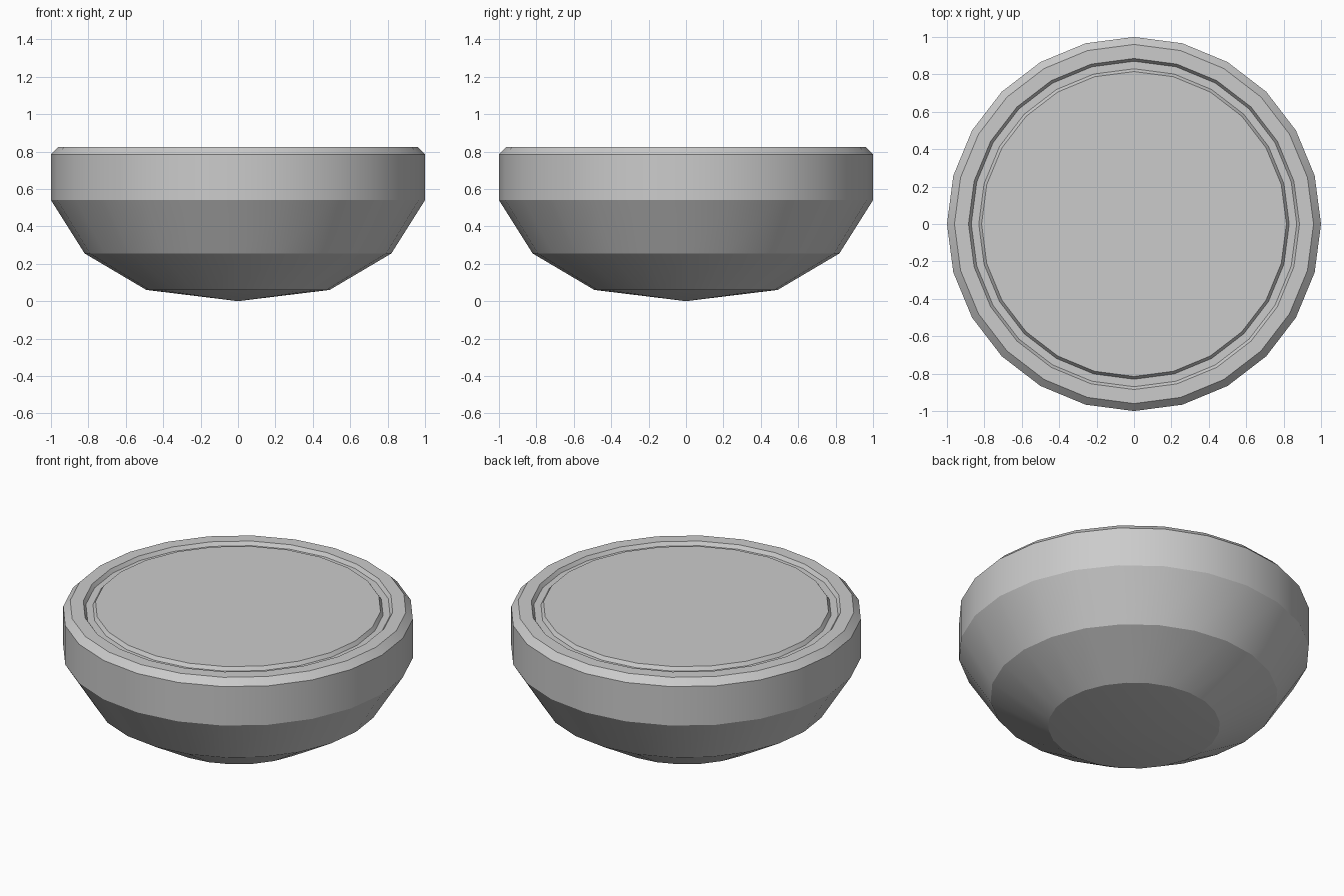
import bpy, bmesh, math

if "Cube" in bpy.data.objects:
    bpy.data.objects.remove(bpy.data.objects["Cube"])

SIDES = 24
# Profile (radius, z): bottom tip, stepped bowl, chamfered rim, shallow groove, lid edge
PROFILE = [(0.49, 0.06), (0.82, 0.255), (1.0, 0.54), (1.0, 0.785),
           (0.96, 0.825), (0.885, 0.825), (0.87, 0.803),
           (0.83, 0.803), (0.815, 0.825)]

bm = bmesh.new()


def ring(r, z):
    return [bm.verts.new((r * math.cos(2 * math.pi * i / SIDES),
                          r * math.sin(2 * math.pi * i / SIDES), z))
            for i in range(SIDES)]


rings = [ring(r, z) for r, z in PROFILE]

# Side bands
for a, b in zip(rings, rings[1:]):
    for i in range(SIDES):
        j = (i + 1) % SIDES
        bm.faces.new((a[i], a[j], b[j], b[i]))

# Pointed underside
tip = bm.verts.new((0, 0, 0))
for i in range(SIDES):
    bm.faces.new((tip, rings[0][(i + 1) % SIDES], rings[0][i]))

# Flat top disc
bm.faces.new(rings[-1])
bmesh.ops.recalc_face_normals(bm, faces=bm.faces)

mesh = bpy.data.meshes.new("rounded_button")
bm.to_mesh(mesh)
bm.free()
obj = bpy.data.objects.new("rounded_button", mesh)
bpy.context.collection.objects.link(obj)

# Smooth around the sides, crisp between bands
bpy.context.view_layer.objects.active = obj
obj.select_set(True)
bpy.ops.object.shade_smooth_by_angle(angle=math.radians(18))
